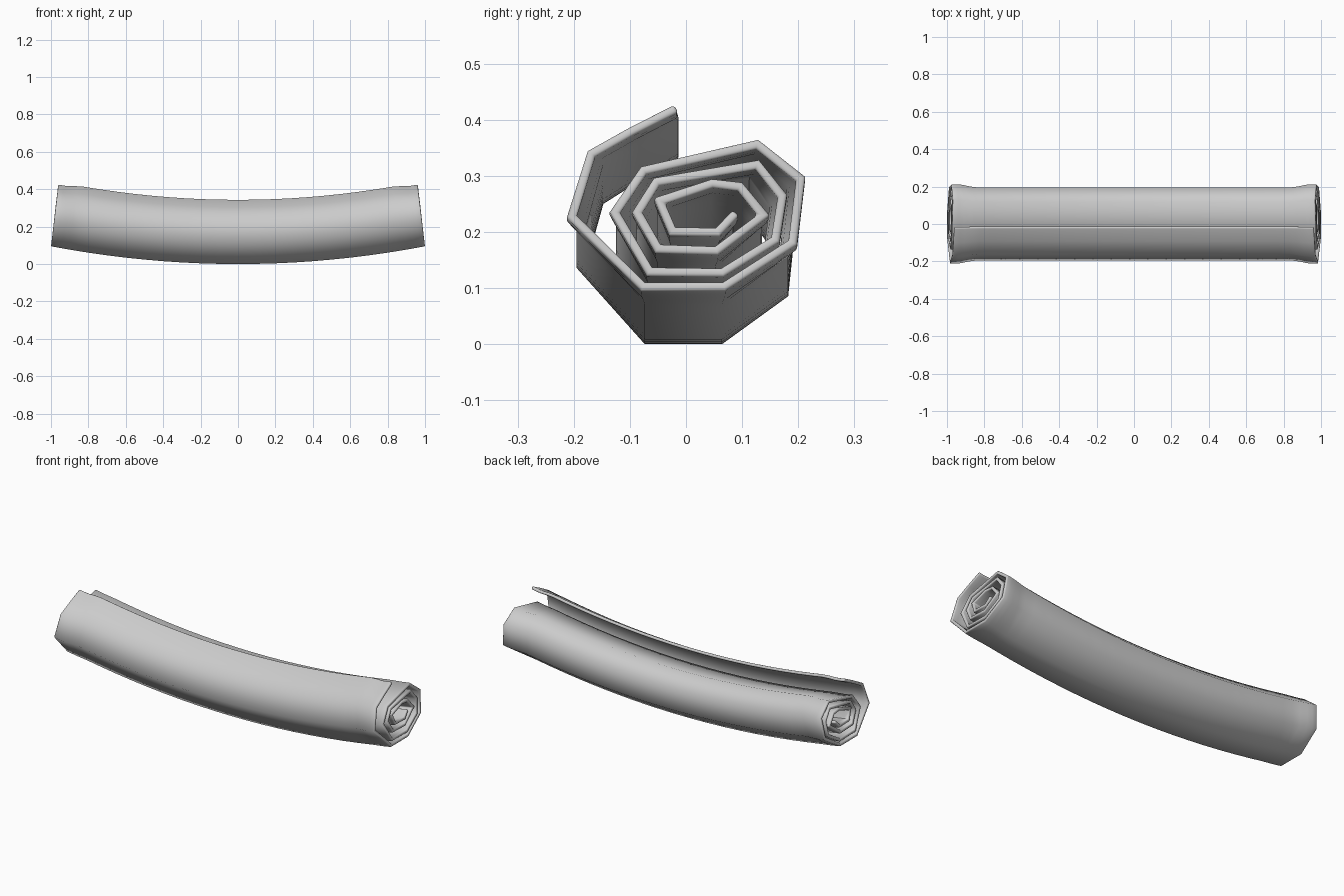
import bpy, bmesh, math

if "Cube" in bpy.data.objects:
    bpy.data.objects.remove(bpy.data.objects["Cube"])

# Rolled sheet cross-section (y, z) from the loose outer flap to the inner tip
SPIRAL = [(-.021, .428), (-.10, .388), (-.175, .346), (-.2125, .227), (-.08, .096),
          (.07, .096), (.198, .178), (.2125, .30), (.1285, .366), (-.08, .318),
          (-.136, .237), (-.070, .123), (.067, .121), (.167, .183), (.18, .268),
          (.13, .33), (-.057, .298), (-.096, .237), (-.055, .164), (.057, .160),
          (.150, .23), (.100, .29), (.046, .296), (-.058, .262), (-.03, .195),
          (.060, .193), (.095, .23)]
BASE = .096      # height of the roll's underside at its raised ends
BEND = .095      # rise of the ends
LEAN = .12       # how far the end faces lean inwards
THICK = .016


def place(s, y, z):
    """Put a cross-section point on the bent roll; the ends flare slightly."""
    t = min(max((abs(s) - .86) / .11, 0), 1)
    flare = t * t * (3 - 2 * t)
    h = (z - BASE) * (1.04 - .04 * flare)
    return (s * (1 - LEAN * h), y * (.92 + .08 * flare), h + BEND * s * s)


stations = [.0, .1, .2, .3, .4, .5, .6, .7, .8, .86, .90, .94, .97, 1.0]
stations = [-s for s in reversed(stations[1:])] + stations

# Ribbon swept along the roll
bm = bmesh.new()
rows = [[bm.verts.new(place(s, y, z)) for y, z in SPIRAL] for s in stations]
for a, b in zip(rows, rows[1:]):
    for i in range(len(SPIRAL) - 1):
        bm.faces.new((a[i], a[i + 1], b[i + 1], b[i]))
mesh = bpy.data.meshes.new("rolled_bark")
bm.to_mesh(mesh)
bm.free()
roll = bpy.data.objects.new("rolled_bark", mesh)
bpy.context.collection.objects.link(roll)
bpy.context.view_layer.objects.active = roll
roll.select_set(True)

# Sheet thickness with rounded rims
solid = roll.modifiers.new("thickness", 'SOLIDIFY')
solid.thickness = THICK
solid.offset = -1
solid.use_even_offset = True
bevel = roll.modifiers.new("rounded_rim", 'BEVEL')
bevel.width = .006
bevel.segments = 3
bevel.limit_method = 'ANGLE'
bevel.angle_limit = math.radians(76)
for name in ("thickness", "rounded_rim"):
    bpy.ops.object.modifier_apply(modifier=name)
bpy.ops.object.shade_smooth_by_angle(angle=math.radians(65))
